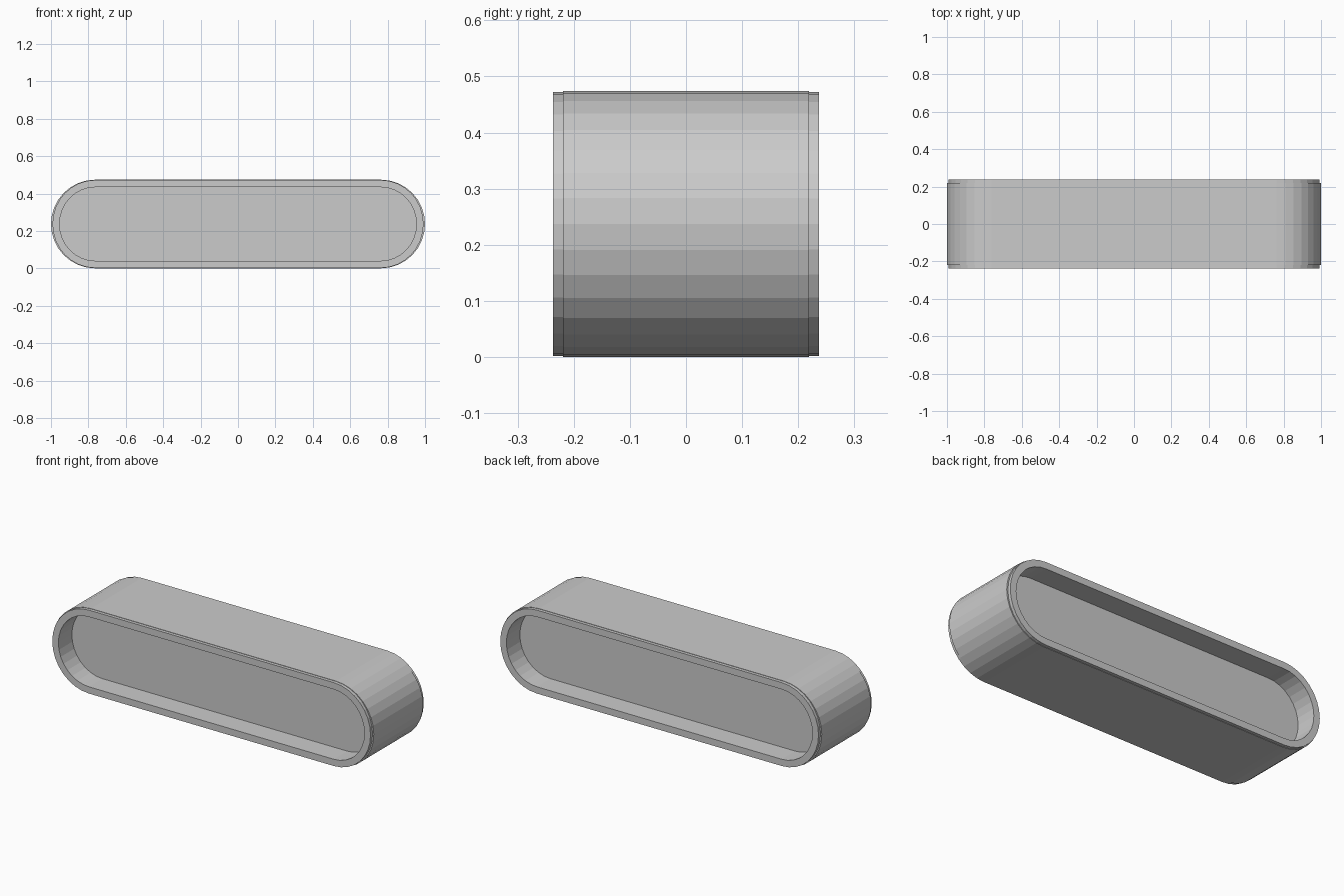
import bpy, bmesh, math

if "Cube" in bpy.data.objects:
    bpy.data.objects.remove(bpy.data.objects["Cube"])

R = 0.237      # end radius = half height
CX = 0.763     # centre of each rounded end
SEG = 16       # flat facets per rounded end


def slot_ring(bm, y, rx, rz):
    """Ring of vertices in a slot (stadium) outline at depth y."""
    ring = []
    for side in (1, -1):
        for i in range(SEG + 1):
            a = -math.pi / 2 + math.pi * i / SEG
            ring.append(bm.verts.new((side * (CX + rx * math.cos(a)), y,
                                      R + side * rz * math.sin(a))))
    return ring


def loft(name, sections):
    """Bridge consecutive slot rings and cap the first and last."""
    bm = bmesh.new()
    rings = [slot_ring(bm, *s) for s in sections]
    n = len(rings[0])
    for a, b in zip(rings, rings[1:]):
        for i in range(n):
            j = (i + 1) % n
            bm.faces.new((a[i], a[j], b[j], b[i]))
    bm.faces.new(rings[0])
    bm.faces.new(rings[-1])
    bmesh.ops.recalc_face_normals(bm, faces=bm.faces)
    me = bpy.data.meshes.new(name)
    bm.to_mesh(me)
    bm.free()
    ob = bpy.data.objects.new(name, me)
    bpy.context.collection.objects.link(ob)
    return ob


# Front half sections (y, x radius, z radius): recessed panel, lip, rim, body
front = [
    (-0.117, 0.191, 0.197),
    (-0.237, 0.191, 0.197),
    (-0.237, 0.229, 0.235),
    (-0.219, 0.229, 0.235),
    (-0.219, 0.237, 0.237),
]
back = [(-y, rx, rz) for y, rx, rz in reversed(front)]
loft("rounded_slot_housing", front + back)
